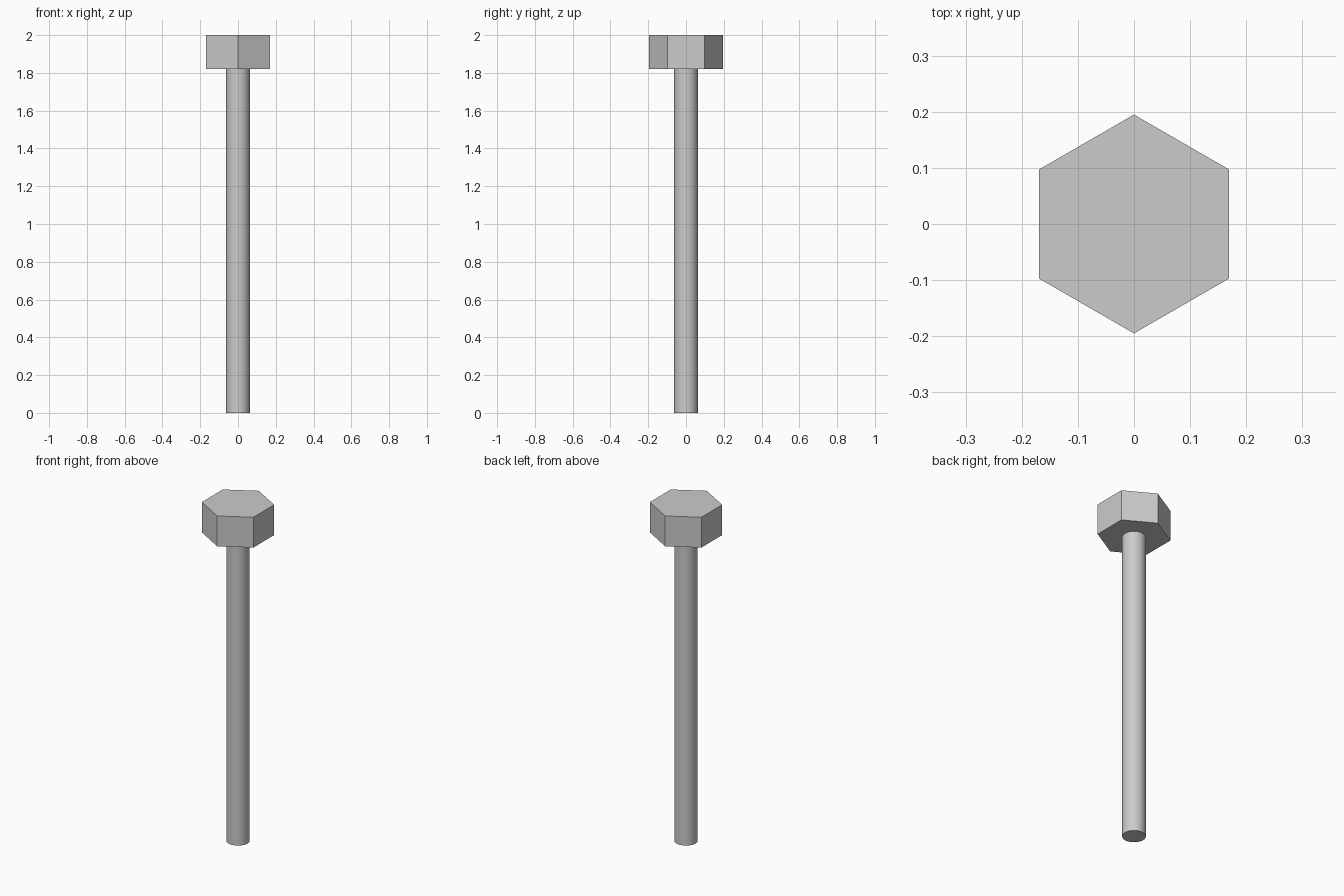
import bpy
import math

default_cube = bpy.data.objects.get("Cube")
if default_cube:
    bpy.data.objects.remove(default_cube, do_unlink=True)

# Plain grey steel
steel = bpy.data.materials.new("grey steel")
steel.use_nodes = True
colour = (0.6, 0.6, 0.6, 1)
steel.diffuse_color = colour
steel.node_tree.nodes["Principled BSDF"].inputs["Base Color"].default_value = colour

TOTAL_HEIGHT = 2.0
HEAD_BOTTOM = 1.82


def prism(name, sides, radius, bottom, top):
    """Upright capped prism with its first corner towards +y."""
    bpy.ops.mesh.primitive_cylinder_add(
        vertices=sides, radius=radius, depth=top - bottom,
        location=(0, 0, (bottom + top) / 2))
    part = bpy.context.object
    part.name = name
    part.data.materials.append(steel)
    return part


# Hexagonal head with flat faces
prism("hex_head", 6, 0.195, HEAD_BOTTOM, TOTAL_HEIGHT)

# Smooth round shank running down from the head
prism("shank", 64, 0.0625, 0, HEAD_BOTTOM)
bpy.ops.object.shade_smooth_by_angle(angle=math.radians(30))
